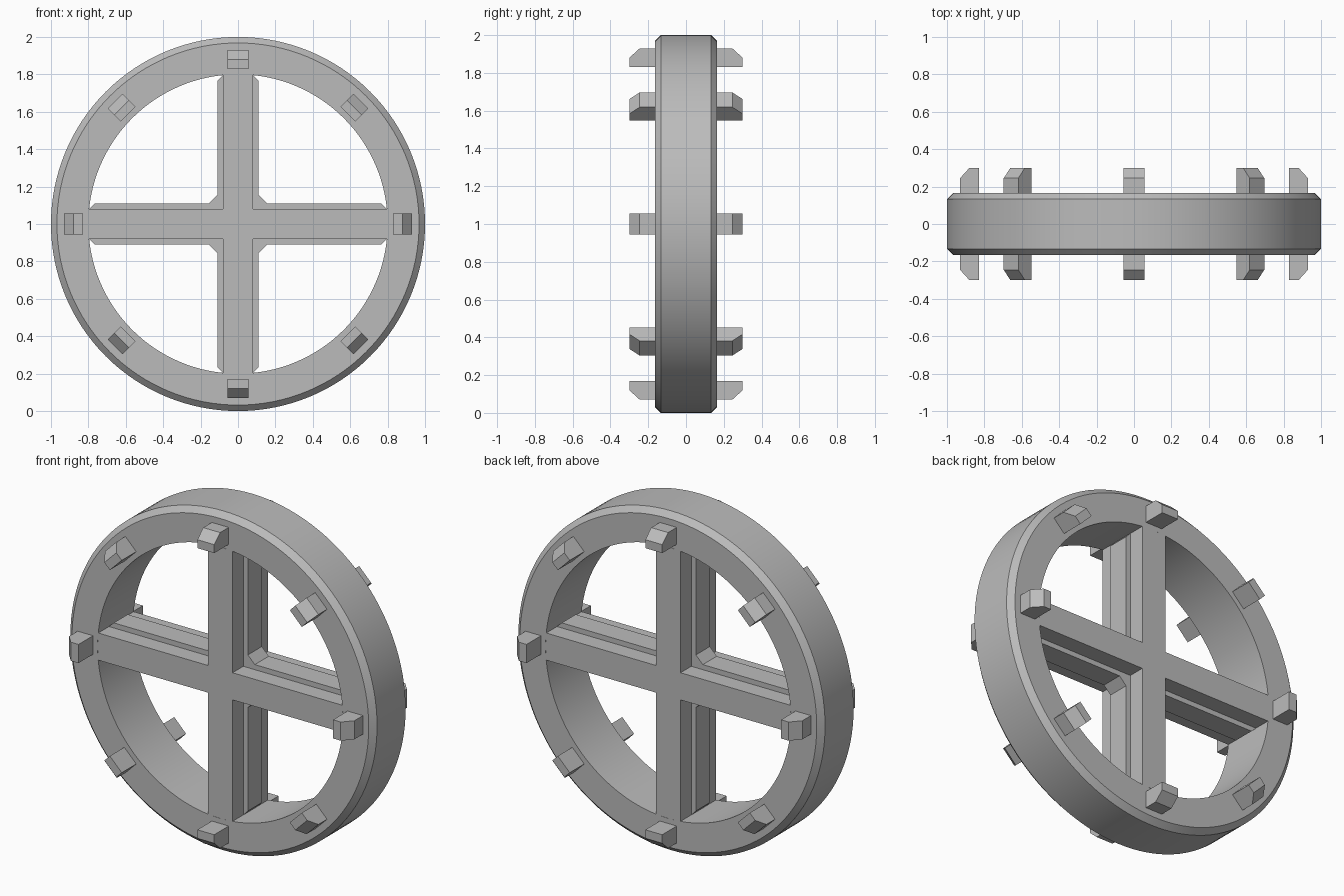
import bpy, bmesh
from math import radians, pi
from mathutils import Matrix

cube = bpy.data.objects.get("Cube")
if cube:
    bpy.data.objects.remove(cube, do_unlink=True)

grey = bpy.data.materials.new("plain grey")
grey.use_nodes = True
colour = (0.5, 0.5, 0.5, 1)
grey.diffuse_color = colour
grey.node_tree.nodes["Principled BSDF"].inputs["Base Color"].default_value = colour

HALF = 0.165      # half thickness of wheel
INNER = 0.8
CENTRE = Matrix.Translation((0, 0, 1))


def finish(name, bm, smooth=False):
    bmesh.ops.recalc_face_normals(bm, faces=bm.faces)
    mesh = bpy.data.meshes.new(name)
    bm.to_mesh(mesh)
    bm.free()
    mesh.materials.append(grey)
    obj = bpy.data.objects.new(name, mesh)
    bpy.context.collection.objects.link(obj)
    if smooth:
        bpy.ops.object.select_all(action="DESELECT")
        obj.select_set(True)
        bpy.context.view_layer.objects.active = obj
        bpy.ops.object.shade_smooth_by_angle(angle=radians(25))
    return obj


def prism(name, outline, half):
    """Extrude an (x, z) outline through y from -half to half."""
    bm = bmesh.new()
    face = bm.faces.new([bm.verts.new((x, -half, z)) for x, z in outline])
    new = bmesh.ops.extrude_face_region(bm, geom=[face])["geom"]
    verts = [v for v in new if isinstance(v, bmesh.types.BMVert)]
    bmesh.ops.translate(bm, verts=verts, vec=(0, 2 * half, 0))
    bm.transform(CENTRE)
    return finish(name, bm)


def cross(quadrant):
    """Repeat one quadrant of an outline four times."""
    points = []
    for turn in range(4):
        points += quadrant
        quadrant = [(-z, x) for x, z in quadrant]
    return points


# Rim: chamfered section spun round the axle
section = [(INNER, -HALF), (0.968, -HALF), (1, -HALF + 0.032),
           (1, HALF - 0.032), (0.968, HALF), (INNER, HALF)]
bm = bmesh.new()
loop = [bm.verts.new((r, y, 0)) for r, y in section]
edges = [bm.edges.new((loop[i - 1], loop[i])) for i in range(len(loop))]
bmesh.ops.spin(bm, geom=loop + edges, axis=(0, 1, 0), cent=(0, 0, 0),
               angle=2 * pi, steps=128, use_merge=True)
bmesh.ops.remove_doubles(bm, verts=bm.verts, dist=0.0001)
bm.transform(CENTRE)
finish("rim", bm, smooth=True)

# Spokes: full depth cross ending on the rim's inner face
w, tip = 0.08, 0.797
prism("spokes", cross([(tip, -w), (INNER, 0), (tip, w), (w, w)]), HALF)

# Web: wider, thinner cross with chamfered ends and inside corners
prism("spoke_web", cross([(tip, w), (0.765, 0.11), (0.155, 0.11),
                          (0.11, 0.155), (0.11, 0.765), (w, tip)]), 0.065)

# Lugs: eight on each face, chamfered on the outer edge
profile = [(0.83, 0.15), (0.93, 0.15), (0.93, 0.245), (0.88, 0.3), (0.83, 0.3)]
for side, sign in (("front", -1), ("back", 1)):
    for i in range(8):
        bm = bmesh.new()
        face = bm.faces.new([bm.verts.new((r, sign * y, -0.055)) for r, y in profile])
        new = bmesh.ops.extrude_face_region(bm, geom=[face])["geom"]
        verts = [v for v in new if isinstance(v, bmesh.types.BMVert)]
        bmesh.ops.translate(bm, verts=verts, vec=(0, 0, 0.11))
        bm.transform(CENTRE @ Matrix.Rotation(i * pi / 4, 4, "Y"))
        finish(f"{side}_lug_{i + 1}", bm)
